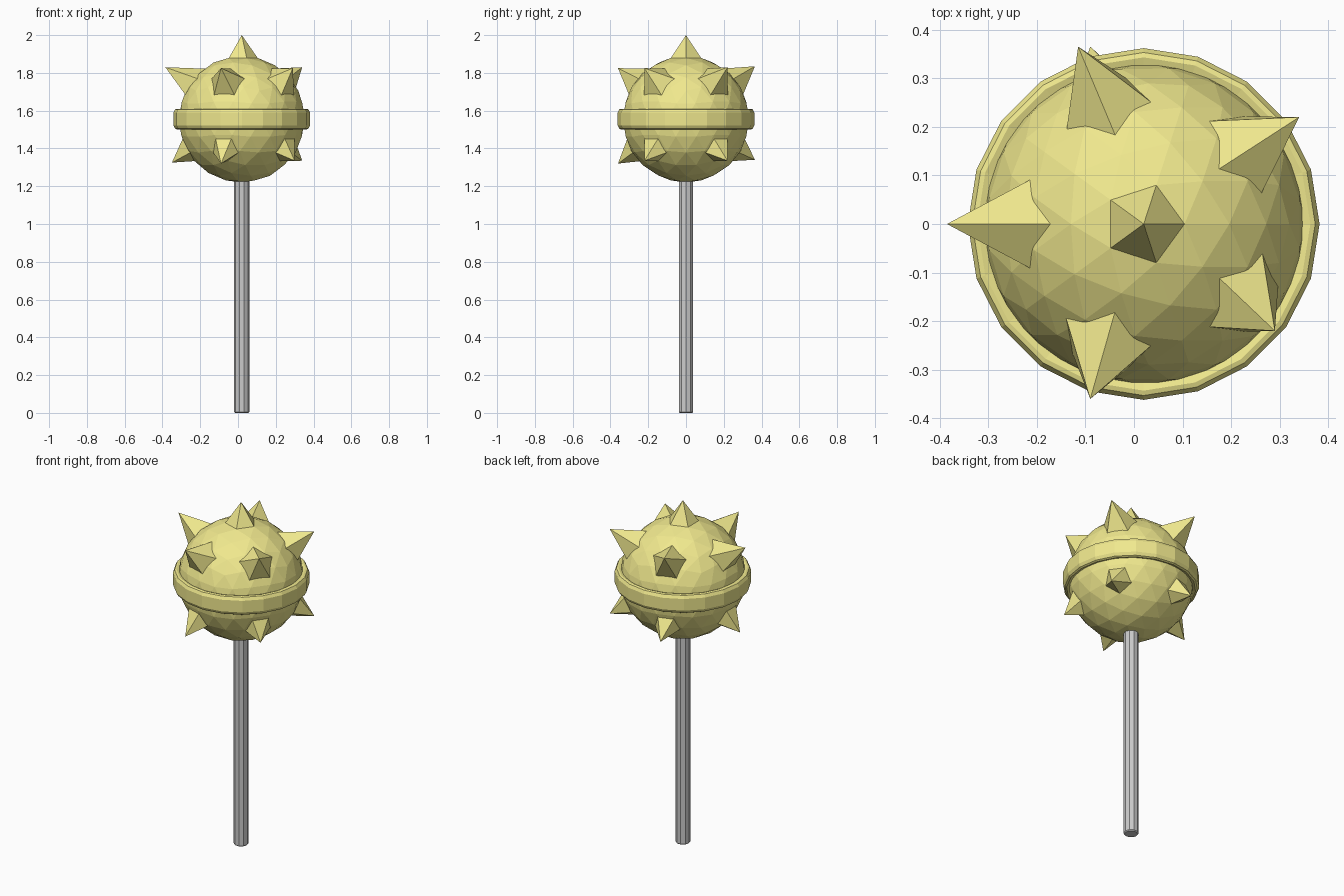
import bpy, bmesh
from math import sin, cos, pi, radians, atan2
from mathutils import Vector, Matrix

if "Cube" in bpy.data.objects:
    bpy.data.objects.remove(bpy.data.objects["Cube"])

CENTRE = Vector((0.02, 0, 1.555))
R = 0.335

yellow = bpy.data.materials.new("yellow")
yellow.diffuse_color = (0.87, 0.81, 0.27, 1)
yellow.use_nodes = True
yellow.node_tree.nodes["Principled BSDF"].inputs["Base Color"].default_value = yellow.diffuse_color


def finish(name, bm, mat=None):
    bmesh.ops.recalc_face_normals(bm, faces=bm.faces[:])
    me = bpy.data.meshes.new(name)
    bm.to_mesh(me)
    bm.free()
    ob = bpy.data.objects.new(name, me)
    bpy.context.collection.objects.link(ob)
    if mat:
        me.materials.append(mat)
    return ob


def lathe(name, profile, sides, mat=None, closed=False):
    """Turn a (radius, z) profile around the vertical axis of the model."""
    bm = bmesh.new()
    rings = [[bm.verts.new((CENTRE.x + r * cos(2 * pi * i / sides),
                            r * sin(2 * pi * i / sides), z))
              for i in range(sides)] for r, z in profile]
    pairs = list(zip(rings, rings[1:]))
    if closed:
        pairs.append((rings[-1], rings[0]))
    else:
        bm.faces.new(rings[0])
        bm.faces.new(rings[-1])
    for a, b in pairs:
        for i in range(sides):
            j = (i + 1) % sides
            bm.faces.new((a[i], a[j], b[j], b[i]))
    return finish(name, bm, mat)


def spike(name, tip, polar, azimuth, spread, pole):
    """Five-sided spike with one base corner turned towards the pole."""
    axis = Vector((sin(polar) * cos(azimuth), sin(polar) * sin(azimuth), pole * cos(polar)))
    up = Vector((-cos(polar) * cos(azimuth), -cos(polar) * sin(azimuth), pole * sin(polar)))
    side = axis.cross(up)
    tip = Vector(tip)
    bm = bmesh.new()
    top = bm.verts.new(tip)
    base = []
    for k in range(5):
        a = 2 * pi * k / 5
        corner = CENTRE + R * (cos(spread) * axis + sin(spread) * (cos(a) * up + sin(a) * side))
        base.append(bm.verts.new(tip + (corner - tip) * 1.1))  # sink the base a little
    for k in range(5):
        bm.faces.new((top, base[k], base[(k + 1) % 5]))
    bm.faces.new(base)
    finish(name, bm, yellow)


# faceted head
bm = bmesh.new()
bmesh.ops.create_icosphere(bm, subdivisions=3, radius=R, matrix=Matrix.Translation(CENTRE))
finish("head", bm, yellow)

# band around the middle
lathe("band", [(0.32, 1.603), (0.343, 1.61), (0.353, 1.607), (0.362, 1.59),
               (0.362, 1.522), (0.353, 1.505), (0.343, 1.50), (0.32, 1.507)],
      20, yellow, closed=True)

# handle
lathe("handle", [(0.035, 0), (0.04, 0.005), (0.04, 1.26)], 10)

# spikes: one on top, five above and five below the band
spike("top_spike", (0.02, 0, 2.0), 0, pi, radians(14.5), 1)
upper = [(-0.385, 0, 1.83), (-0.09, -0.36, 1.825), (0.29, -0.22, 1.825),
         (0.34, 0.22, 1.83), (-0.115, 0.365, 1.835)]
lower = [(-0.35, 0, 1.325), (-0.09, -0.36, 1.32), (0.30, -0.22, 1.335),
         (0.34, 0.22, 1.335), (-0.09, 0.365, 1.34)]
for i in range(5):
    az = pi + radians(72) * i
    spike(f"upper_spike_{i + 1}", upper[i], radians(53), az, radians(16), 1)
    spike(f"lower_spike_{i + 1}", lower[i], radians(61), az, radians(12.5), -1)
